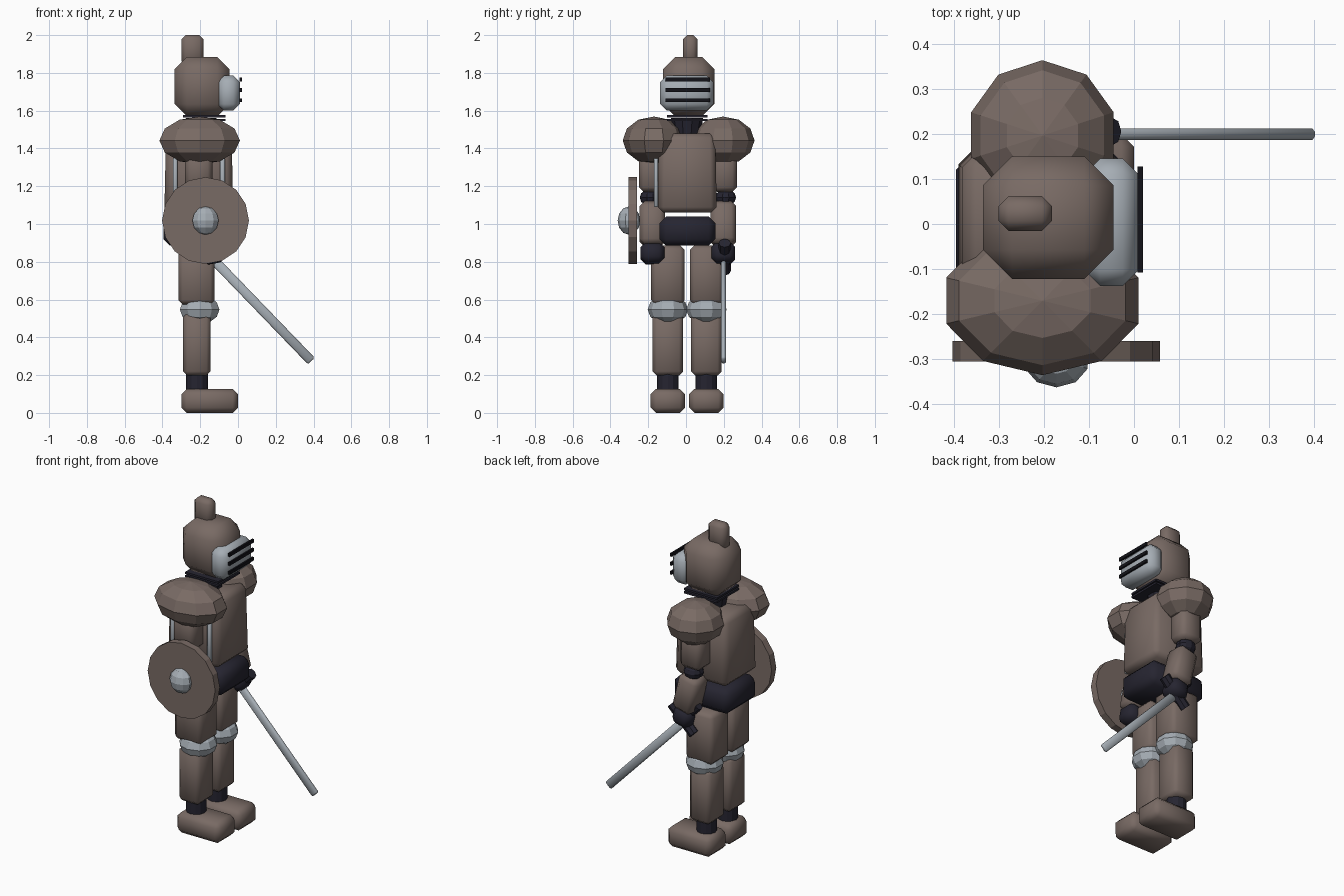
import bpy, bmesh, math
from mathutils import Matrix, Vector

if "Cube" in bpy.data.objects:
    bpy.data.objects.remove(bpy.data.objects["Cube"])


def material(name, rgb):
    m = bpy.data.materials.new(name)
    m.diffuse_color = (*rgb, 1)
    m.use_nodes = True
    m.node_tree.nodes["Principled BSDF"].inputs["Base Color"].default_value = m.diffuse_color
    return m


BROWN = material("warm brown plate", (0.19, 0.145, 0.128))
STEEL = material("pale steel", (0.38, 0.42, 0.46))
DARK = material("dark cloth", (0.019, 0.018, 0.03))
BLACK = material("black slit", (0.006, 0.006, 0.009))


def finish(bm, name, mat, smooth=False):
    bmesh.ops.recalc_face_normals(bm, faces=bm.faces)
    me = bpy.data.meshes.new(name)
    bm.to_mesh(me)
    bm.free()
    me.materials.append(mat)
    ob = bpy.data.objects.new(name, me)
    bpy.context.collection.objects.link(ob)
    if smooth:
        bpy.ops.object.select_all(action='DESELECT')
        ob.select_set(True)
        bpy.context.view_layer.objects.active = ob
        bpy.ops.object.shade_smooth_by_angle(angle=math.radians(50))
    return ob


def box(name, mat, xs, ys, zs, bevel=0.025, tilt=0, taper=1):
    """Chamfered box from ranges, tilted about the y axis through its centre."""
    bm = bmesh.new()
    bmesh.ops.create_cube(bm, size=1)
    size = [b - a for a, b in (xs, ys, zs)]
    mid = Vector([(a + b) / 2 for a, b in (xs, ys, zs)])
    for v in bm.verts:
        if v.co.z > 0:
            v.co.x *= taper
            v.co.y *= taper
        v.co = Vector([c * s for c, s in zip(v.co, size)])
    if bevel:
        bmesh.ops.bevel(bm, geom=bm.edges[:], offset=bevel, segments=1,
                        affect='EDGES', profile=0.5)
    bm.transform(Matrix.Translation(mid) @ Matrix.Rotation(math.radians(tilt), 4, 'Y'))
    return finish(bm, name, mat, bevel > 0)


def ball(name, mat, mid, radii, segs=10, rings=6):
    """Faceted ellipsoid with a column of corners facing -y."""
    bm = bmesh.new()
    rows = []
    for r in range(1, rings):
        lat = math.pi * (r / rings - 0.5)
        rows.append([bm.verts.new((math.cos(lat) * math.cos(a), math.cos(lat) * math.sin(a), math.sin(lat)))
                     for a in (2 * math.pi * s / segs - math.pi / 2 for s in range(segs))])
    poles = bm.verts.new((0, 0, -1)), bm.verts.new((0, 0, 1))
    for s in range(segs):
        t = (s + 1) % segs
        bm.faces.new((poles[0], rows[0][t], rows[0][s]))
        bm.faces.new((poles[1], rows[-1][s], rows[-1][t]))
        for lo, hi in zip(rows, rows[1:]):
            bm.faces.new((lo[s], lo[t], hi[t], hi[s]))
    bm.transform(Matrix.Translation(mid) @ Matrix.Diagonal((*radii, 1)))
    return finish(bm, name, mat)


def rod(name, mat, mid, r1, r2, length, axis='Z', deg=0, segs=10):
    bm = bmesh.new()
    bmesh.ops.create_cone(bm, cap_ends=True, segments=segs, radius1=r1, radius2=r2, depth=length)
    rot = Matrix.Rotation(math.radians(deg), 4, axis)
    bm.transform(Matrix.Translation(mid) @ rot)
    return finish(bm, name, mat)


# Head
box("helmet", BROWN, (-.335, -.045), (-.122, .15), (1.57, 1.885), 0.065)
box("visor", STEEL, (-.11, .01), (-.137, .145), (1.60, 1.785), 0.035)
for i, z in enumerate((1.655, 1.71, 1.765)):
    box(f"visor_slit_{i + 1}", BLACK, (.008, .02), (-.108, .127), (z - .01, z + .01), 0)
box("crest", BROWN, (-.30, -.182), (-.015, .062), (1.84, 2.0), 0.022)
for i, z in enumerate((1.545, 1.565)):
    box(f"collar_{i + 1}", DARK, (-.29, -.065), (-.1, .113), (z, z + .012), 0)
rod("neck", DARK, (-.195, .006, 1.51), .065, .085, .1)

# Body
box("torso", BROWN, (-.39, -.025), (-.15, .163), (1.06, 1.48), 0.03, taper=0.95)
box("belt", DARK, (-.395, -.01), (-.14, .155), (.885, 1.04), 0.035)
for i, x in enumerate((-.333, -.082)):
    box(f"side_strip_{i + 1}", STEEL, (x - .012, x + .012), (-.17, -.148), (1.09, 1.35), 0.005)

# Shoulders
ball("left_shoulder", BROWN, (-.203, -.17, 1.442), (.224, .165, .127))
ball("right_shoulder", BROWN, (-.203, .196, 1.442), (.166, .167, .127))

# Arms
for side, s, tilt in (("left", -1, -10), ("right", 1, -14)):
    def span(a, b):
        return tuple(sorted((.01 + s * a, .01 + s * b)))
    box(side + "_upper_arm", BROWN, (-.28, -.135), span(.13, .26), (1.17, 1.40), 0.025)
    ball(side + "_elbow", DARK, (-.2, .01 + s * .2, 1.14), (.06, .055, .045), 10, 6)
    box(side + "_forearm", BROWN, (-.235, -.1), span(.12, .255), (.885, 1.115), 0.025, tilt)
    box(side + "_gauntlet", DARK, (-.195, -.075), span(.125, .25), (.79, .90), 0.028, tilt)

# Legs
for side, y in (("left", -.096), ("right", .108)):
    box(side + "_thigh", BROWN, (-.315, -.125), (y - .088, y + .088), (.575, .885), 0.022)
    ball(side + "_knee", STEEL, (-.203, y, .547), (.11, .107, .077), 10, 6)
    box(side + "_shin", BROWN, (-.29, -.145), (y - .081, y + .081), (.198, .53), 0.022)
    rod(side + "_ankle", DARK, (-.217, y, .16), .057, .057, .10, segs=12)
    box(side + "_foot", BROWN, (-.30, .0), (y - .091, y + .091), (0, .127), 0.028)

# Shield
rod("shield", BROWN, (-.172, -.282, 1.018), .23, .23, .045, 'X', 90, 16)
ball("shield_boss", STEEL, (-.172, -.302, 1.018), (.073, .06, .075), 10, 6)

# Sword
box("sword_blade", STEEL, (-.23, .50), (.186, .212), (.512, .562), 0.008, 46)
rod("sword_guard", DARK, (-.125, .205, .825), .032, .032, .21, 'Y', 45, 8)
rod("sword_grip", DARK, (-.175, .2, .875), .025, .025, .15, 'Y', 136, 8)
